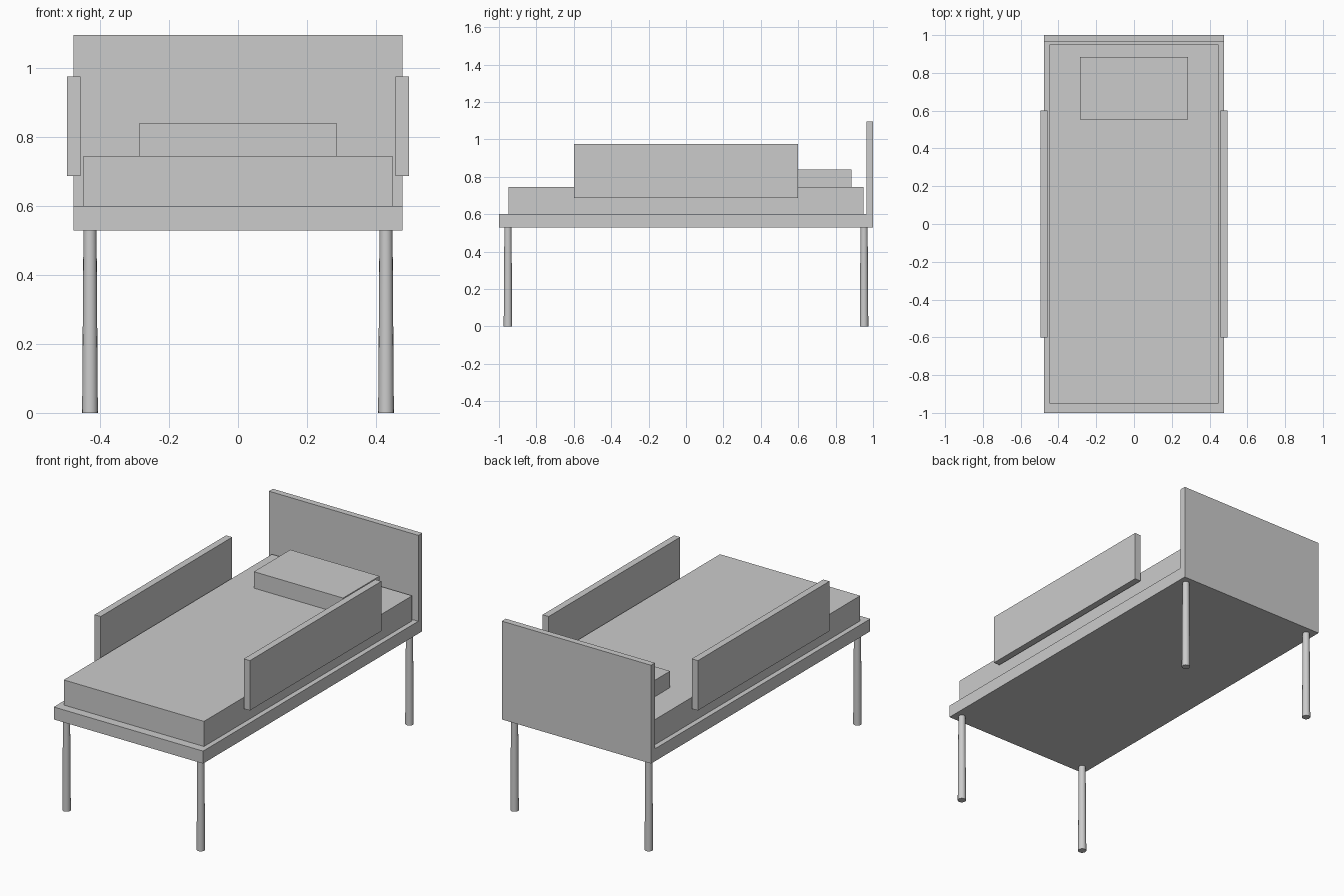
import bpy
import math

if "Cube" in bpy.data.objects:
    bpy.data.objects.remove(bpy.data.objects["Cube"])


def box(name, x, y, z):
    """Box from (min, max) ranges on each axis."""
    rng = (x, y, z)
    bpy.ops.mesh.primitive_cube_add(size=1, location=[(a + b) / 2 for a, b in rng])
    ob = bpy.context.object
    ob.name = name
    ob.scale = [b - a for a, b in rng]
    bpy.ops.object.transform_apply(location=False, rotation=False, scale=True)
    return ob


# Bed base and headboard
box("bed_frame", (-0.477, 0.477), (-1, 1), (0.528, 0.6))
box("headboard", (-0.477, 0.477), (0.964, 1), (0.6, 1.096))

# Bedding
box("mattress", (-0.448, 0.448), (-0.95, 0.95), (0.6, 0.745))
box("pillow", (-0.285, 0.285), (0.552, 0.884), (0.745, 0.84))

# Side rails
for side, s in (("left", -1), ("right", 1)):
    box(side + "_side_rail", sorted((s * 0.457, s * 0.496)), (-0.6, 0.6), (0.687, 0.975))

# Tapered round legs, wider at the floor
for end, ey in (("front", -1), ("back", 1)):
    for side, s in (("left", -1), ("right", 1)):
        bpy.ops.mesh.primitive_cone_add(vertices=16, radius1=0.0228, radius2=0.019,
                                        depth=0.528, location=(s * 0.429, ey * 0.952, 0.264))
        bpy.context.object.name = f"{end}_{side}_leg"
        bpy.ops.object.shade_smooth_by_angle(angle=math.radians(40))
